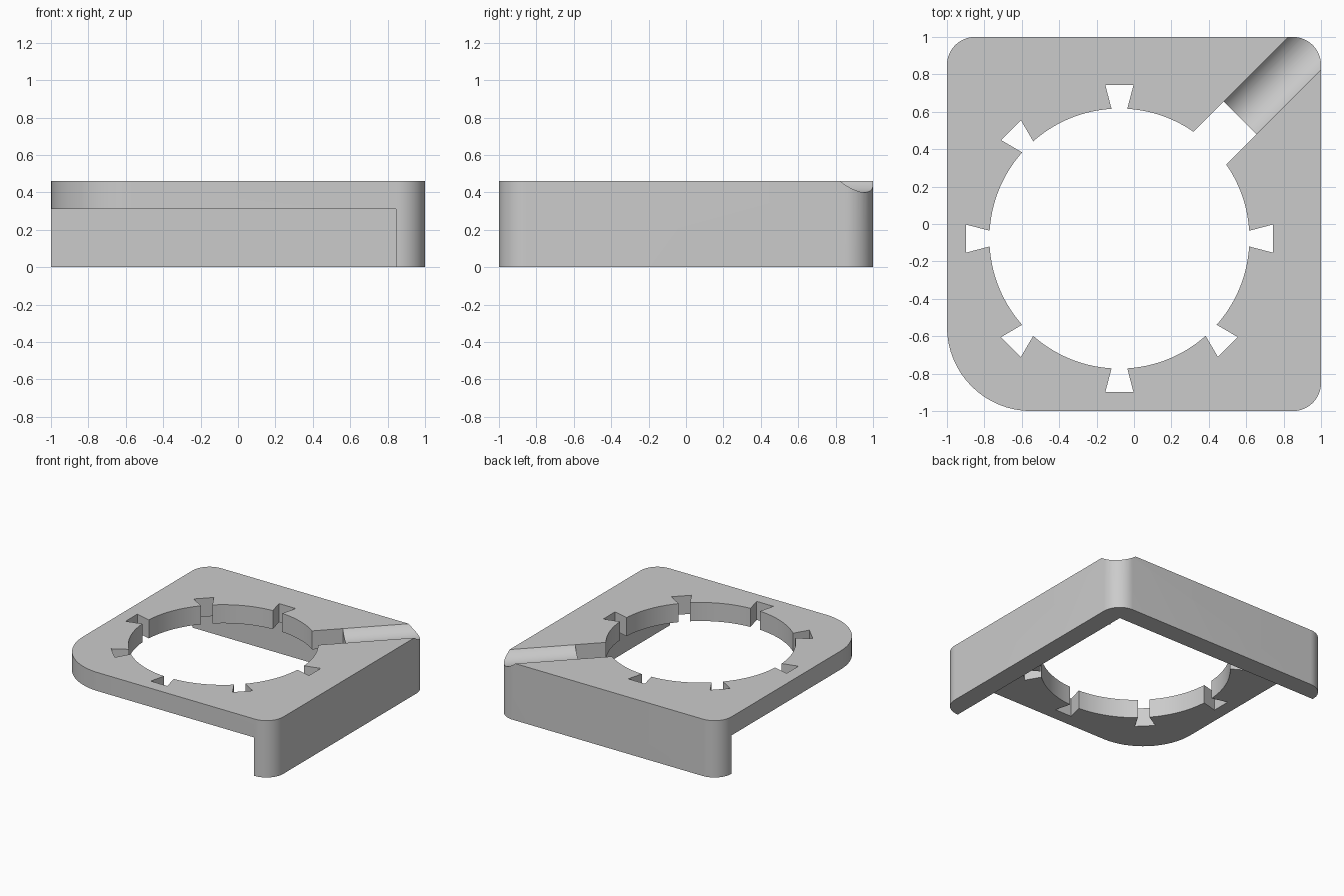
import bpy, bmesh
from math import pi, sin, cos, sqrt, asin
from mathutils import Matrix, Vector

cube = bpy.data.objects.get("Cube")
if cube:
    bpy.data.objects.remove(cube, do_unlink=True)

TOP, UNDERSIDE, WALL_INNER = 0.46, 0.31, 0.845
CENTRE, RADIUS = -0.078, 0.695           # ring opening (same offset in x and y)

grey = bpy.data.materials.new("light grey")
grey.use_nodes = True
colour = (0.6, 0.6, 0.6, 1)
grey.diffuse_color = colour
grey.node_tree.nodes["Principled BSDF"].inputs["Base Color"].default_value = colour


def make_object(name, bm):
    bmesh.ops.recalc_face_normals(bm, faces=bm.faces[:])
    mesh = bpy.data.meshes.new(name)
    bm.to_mesh(mesh)
    bm.free()
    mesh.materials.append(grey)
    obj = bpy.data.objects.new(name, mesh)
    bpy.context.collection.objects.link(obj)
    return obj


def prism(name, outline, z0, z1):
    bm = bmesh.new()
    base = bm.faces.new([bm.verts.new((x, y, z0)) for x, y in outline])
    top = bmesh.ops.extrude_face_region(bm, geom=[base])["geom"]
    bmesh.ops.translate(bm, vec=(0, 0, z1 - z0),
                        verts=[v for v in top if isinstance(v, bmesh.types.BMVert)])
    return make_object(name, bm)


def arc(cx, cy, r, a0, a1, steps):
    return [(cx + r * cos(a0 + (a1 - a0) * i / steps),
             cy + r * sin(a0 + (a1 - a0) * i / steps)) for i in range(steps + 1)]


# Outer block with rounded corners, one of them larger
outline = []
for i, (sx, sy, r) in enumerate([(1, 1, 0.15), (-1, 1, 0.15), (-1, -1, 0.45), (1, -1, 0.15)]):
    outline += arc(sx * (1 - r), sy * (1 - r), r, i * pi / 2, (i + 1) * pi / 2, 16)
body = prism("corner_bracket", outline, 0, TOP)

# Space below the plate, leaving the two walls
low, high = -1.3, WALL_INNER
recess = prism("recess_cutter", [(low, low), (high, low), (high, high), (low, high)], -0.5, UNDERSIDE)

# Round opening with seven dovetail notches and one wide diagonal slot
opening = []
for i in range(8):
    angle = i * pi / 4
    neck, tail, reach = (0.124, 0.124, 0.912) if i == 1 else (0.042, 0.075, 0.82)
    next_neck = 0.124 if i == 0 else 0.042
    radial = Vector((cos(angle), sin(angle)))
    side = Vector((-sin(angle), cos(angle)))
    for s in (-1, 1):
        p = radial * reach + side * tail * s
        opening.append((CENTRE + p.x, CENTRE + p.y))
    opening += arc(CENTRE, CENTRE, RADIUS, angle + asin(neck / RADIUS),
                   angle + pi / 4 - asin(next_neck / RADIUS), 14)
hole = prism("opening_cutter", opening, -0.5, 1)

# Shallow round channel from the slot out through the corner
half_width, depth = 0.1235, 0.06
channel_r = (half_width ** 2 + depth ** 2) / (2 * depth)
start, end = 0.87, 1.9
mid = CENTRE + (start + end) / 2 / sqrt(2)
bm = bmesh.new()
bmesh.ops.create_cone(bm, cap_ends=True, segments=96, radius1=channel_r, radius2=channel_r,
                      depth=end - start,
                      matrix=Matrix.Translation((mid, mid, TOP + channel_r - depth))
                      @ Matrix.Rotation(pi / 4, 4, 'Z') @ Matrix.Rotation(pi / 2, 4, 'Y'))
channel = make_object("channel_cutter", bm)

# Cut, then discard the cutters
bpy.ops.object.select_all(action='DESELECT')
bpy.context.view_layer.objects.active = body
body.select_set(True)
for cutter in (recess, hole, channel):
    cutter.hide_render = True
    mod = body.modifiers.new("cut", 'BOOLEAN')
    mod.operation, mod.solver, mod.object = 'DIFFERENCE', 'EXACT', cutter
    bpy.ops.object.modifier_apply(modifier=mod.name)
    bpy.data.objects.remove(cutter, do_unlink=True)

bpy.ops.object.shade_smooth_by_angle(angle=pi / 9)
